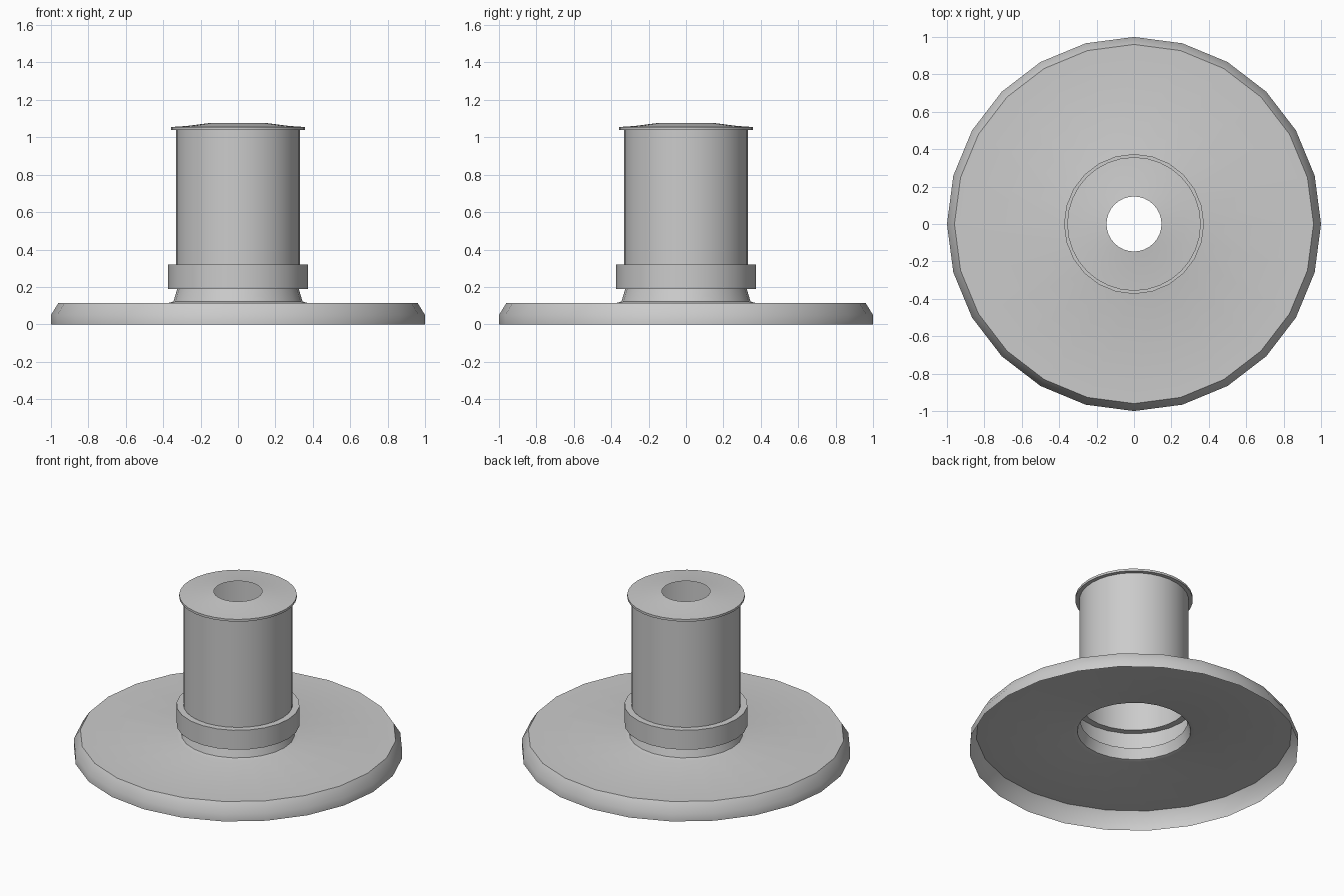
import bpy, bmesh, math

if "Cube" in bpy.data.objects:
    bpy.data.objects.remove(bpy.data.objects["Cube"])


def lathe(name, profile, sides, angle=35):
    """Revolve an open (radius, z) profile, listed bottom/outside first, into a sheet."""
    bm = bmesh.new()
    rings = []
    for i in range(sides):
        a = 2 * math.pi * i / sides
        rings.append([bm.verts.new((r * math.cos(a), r * math.sin(a), z))
                      for r, z in profile])
    for i in range(sides):
        p, q = rings[i], rings[(i + 1) % sides]
        for j in range(len(profile) - 1):
            bm.faces.new((p[j], q[j], q[j + 1], p[j + 1]))
    mesh = bpy.data.meshes.new(name)
    bm.to_mesh(mesh)
    bm.free()
    obj = bpy.data.objects.new(name, mesh)
    bpy.context.collection.objects.link(obj)
    bpy.ops.object.select_all(action='DESELECT')
    obj.select_set(True)
    bpy.context.view_layer.objects.active = obj
    bpy.ops.object.shade_smooth_by_angle(angle=math.radians(angle))
    return obj


# Wide base dish: rim, chamfer and top sheet, open underneath
lathe("base_dish", [(1, 0), (1, 0.05), (0.96, 0.115), (0.37, 0.115), (0.345, 0.122)], 24)

# Tapered neck rising from the dish
lathe("neck", [(0.345, 0.122), (0.325, 0.19)], 24)

# Hollow collar with a ledge below and above
lathe("collar", [(0.325, 0.19), (0.374, 0.19), (0.374, 0.32), (0.332, 0.32)], 24)

# Hollow tube, open into the collar
lathe("tube", [(0.332, 0.32), (0.332, 1.04)], 32)

# Overhanging shallow cap with a round opening
lathe("cap", [(0.332, 1.04), (0.357, 1.04), (0.357, 1.055),
              (0.27, 1.061), (0.147, 1.077)], 32)
